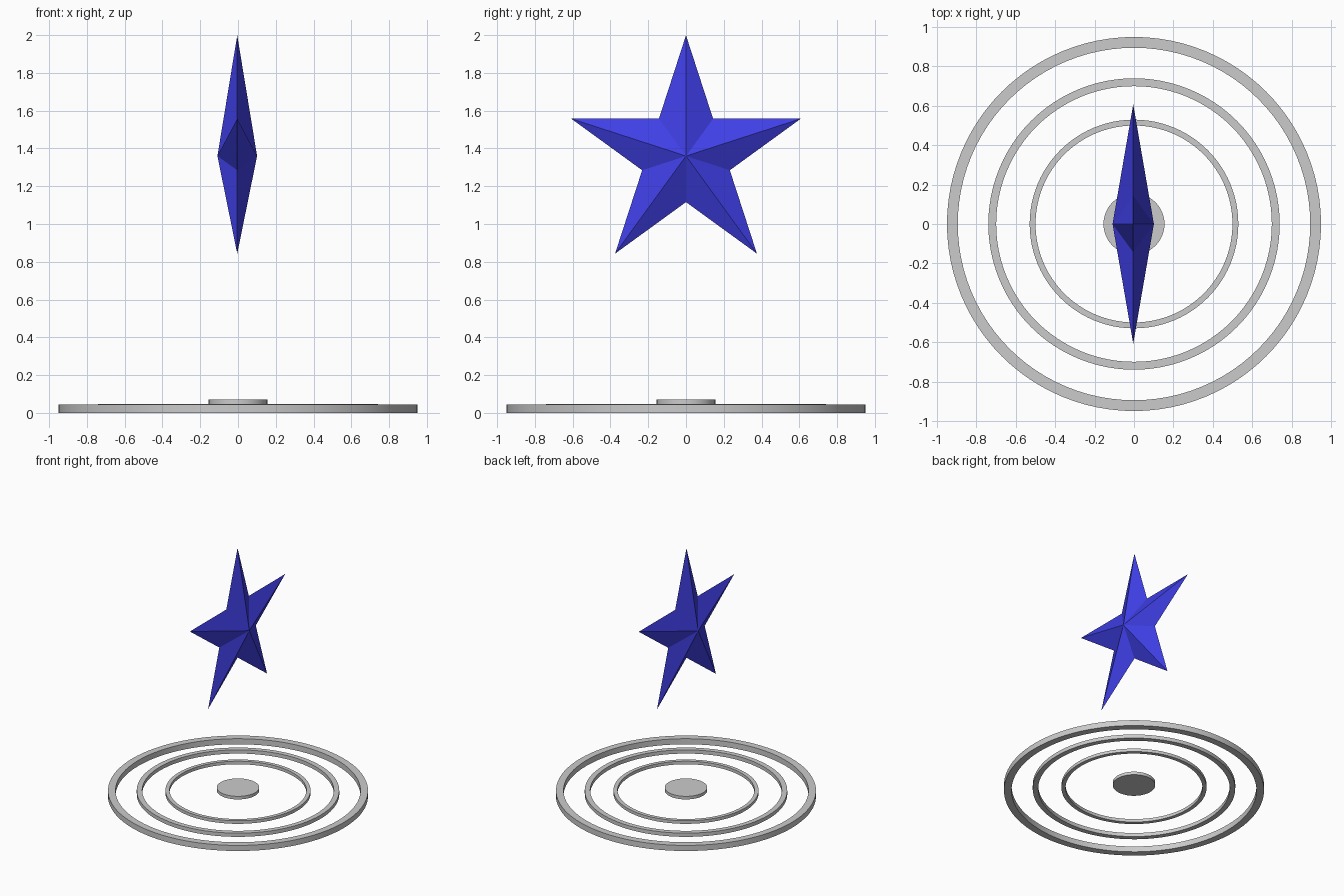
import bpy, bmesh
from math import sin, cos, pi

if "Cube" in bpy.data.objects:
    bpy.data.objects.remove(bpy.data.objects["Cube"])

SIDES = 96


def make_object(name, bm, smooth=False):
    bmesh.ops.recalc_face_normals(bm, faces=bm.faces[:])
    mesh = bpy.data.meshes.new(name)
    bm.to_mesh(mesh)
    bm.free()
    obj = bpy.data.objects.new(name, mesh)
    bpy.context.collection.objects.link(obj)
    if smooth:
        bpy.ops.object.select_all(action='DESELECT')
        obj.select_set(True)
        bpy.context.view_layer.objects.active = obj
        bpy.ops.object.shade_smooth_by_angle()
    return obj


def ring(name, r_in, r_out, z0, z1):
    """Flat ring: a rectangular section swept around z."""
    bm = bmesh.new()
    section = [(r_in, z0), (r_out, z0), (r_out, z1), (r_in, z1)]
    loops = [[bm.verts.new((r * cos(a), r * sin(a), z)) for r, z in section]
             for a in (2 * pi * i / SIDES for i in range(SIDES))]
    for i in range(SIDES):
        a, b = loops[i], loops[(i + 1) % SIDES]
        for k in range(4):
            n = (k + 1) % 4
            bm.faces.new((a[k], b[k], b[n], a[n]))
    return make_object(name, bm, True)


def disc(name, radius, z0, z1):
    bm = bmesh.new()
    bmesh.ops.create_cone(bm, cap_ends=True, segments=SIDES, radius1=radius,
                          radius2=radius, depth=z1 - z0)
    bmesh.ops.translate(bm, verts=bm.verts[:], vec=(0, 0, (z0 + z1) / 2))
    return make_object(name, bm, True)


def star(name, x, z, r_out, r_in, half_depth):
    """Faceted five-pointed star facing along x."""
    bm = bmesh.new()
    rim = []
    for i in range(10):
        r, a = (r_in if i % 2 else r_out), pi * i / 5
        rim.append(bm.verts.new((x, r * sin(a), z + r * cos(a))))
    for side in (-1, 1):
        apex = bm.verts.new((x + side * half_depth, 0, z))
        for i in range(10):
            bm.faces.new((rim[i], rim[(i + 1) % 10], apex))
    return make_object(name, bm)


# Concentric base rings and centre disc
ring("outer_ring", 0.895, 0.95, 0.0, 0.045)
ring("middle_ring", 0.70, 0.74, 0.016, 0.046)
ring("inner_ring", 0.50, 0.53, 0.023, 0.048)
disc("centre_disc", 0.155, 0.045, 0.07)

# Floating blue star
blue = bpy.data.materials.new("blue")
blue.diffuse_color = (0.05, 0.05, 0.8, 1)
blue.use_nodes = True
blue.node_tree.nodes["Principled BSDF"].inputs["Base Color"].default_value = blue.diffuse_color
star_obj = star("star", -0.004, 1.36, 0.639, 0.244, 0.105)
star_obj.data.materials.append(blue)
